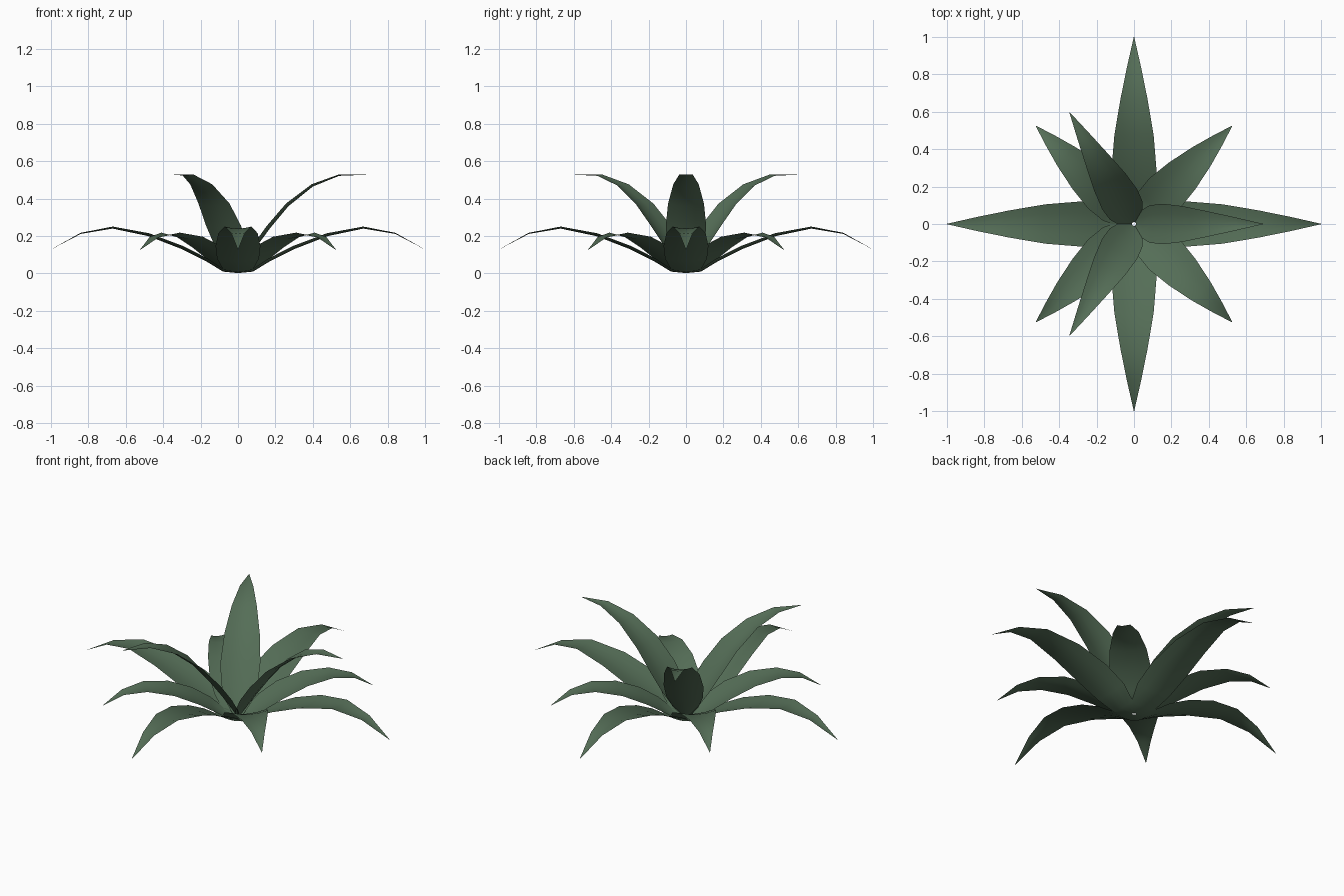
import bpy
from math import cos, sin, radians
from mathutils import Vector

if "Cube" in bpy.data.objects:
    bpy.data.objects.remove(bpy.data.objects["Cube"])

green = bpy.data.materials.new("leaf_green")
green.diffuse_color = (0.09, 0.155, 0.095, 1)
green.use_nodes = True
green.node_tree.nodes["Principled BSDF"].inputs["Base Color"].default_value = green.diffuse_color

ACROSS = (-1, -0.5, 0, 0.5, 1)


def leaf(name, path, angle, cup):
    """Cupped blade: path rows are (radius, height, half width)."""
    a = radians(angle)
    out, side = Vector((cos(a), sin(a), 0)), Vector((-sin(a), cos(a), 0))
    up = Vector((0, 0, 1))
    verts, faces = [], []
    last = len(path) - 1
    for i, (r, z, w) in enumerate(path):
        p, q = path[max(i - 1, 0)], path[min(i + 1, last)]
        t = (out * (q[0] - p[0]) + up * (q[1] - p[1])).normalized()
        n = side.cross(t) * -1          # upper-side normal
        if n.z < 0:
            n.negate()
        for s in ACROSS:
            verts.append(out * r + up * z + side * (w * s) + n * (cup * w * s * s))
    k = len(ACROSS)
    for i in range(last):
        for j in range(k - 1):
            b = i * k + j
            faces.append((b, b + k, b + k + 1, b + 1))
    # rows run outward and columns to the left, so flip to face upward
    faces = [f[::-1] for f in faces]
    faces = [f[::-1] for f in faces]
    faces = [(f[0], f[1], f[2], f[3]) for f in faces]
    me = bpy.data.meshes.new(name)
    me.from_pydata(verts, [], faces)
    me.materials.append(green)
    for f in me.polygons:
        f.use_smooth = True
    ob = bpy.data.objects.new(name, me)
    bpy.context.collection.objects.link(ob)


long_path = [(0.01, 0.003, 0.035), (0.08, 0.01, 0.08), (0.17, 0.065, 0.112),
             (0.30, 0.13, 0.12), (0.48, 0.2, 0.105), (0.67, 0.24, 0.072),
             (0.84, 0.212, 0.037), (1.0, 0.128, 0.001)]
short_path = [(0.01, 0.005, 0.035), (0.07, 0.015, 0.075), (0.14, 0.065, 0.105),
              (0.24, 0.125, 0.115), (0.37, 0.182, 0.1), (0.51, 0.208, 0.07),
              (0.63, 0.19, 0.036), (0.742, 0.125, 0.001)]
tall_path = [(0.01, 0.01, 0.03), (0.045, 0.065, 0.07), (0.1, 0.145, 0.1),
             (0.17, 0.24, 0.108), (0.27, 0.36, 0.096), (0.40, 0.465, 0.068),
             (0.54, 0.522, 0.036), (0.69, 0.528, 0.001)]

# Lower ring of long leaves and short leaves between them
for i in range(4):
    leaf(f"long_leaf_{i + 1}", long_path, 90 * i, 0.15)
    leaf(f"short_leaf_{i + 1}", short_path, 90 * i + 45, 0.15)

# Upright inner leaves
for i in range(3):
    leaf(f"inner_leaf_{i + 1}", tall_path, 120 * i, 0.2)
